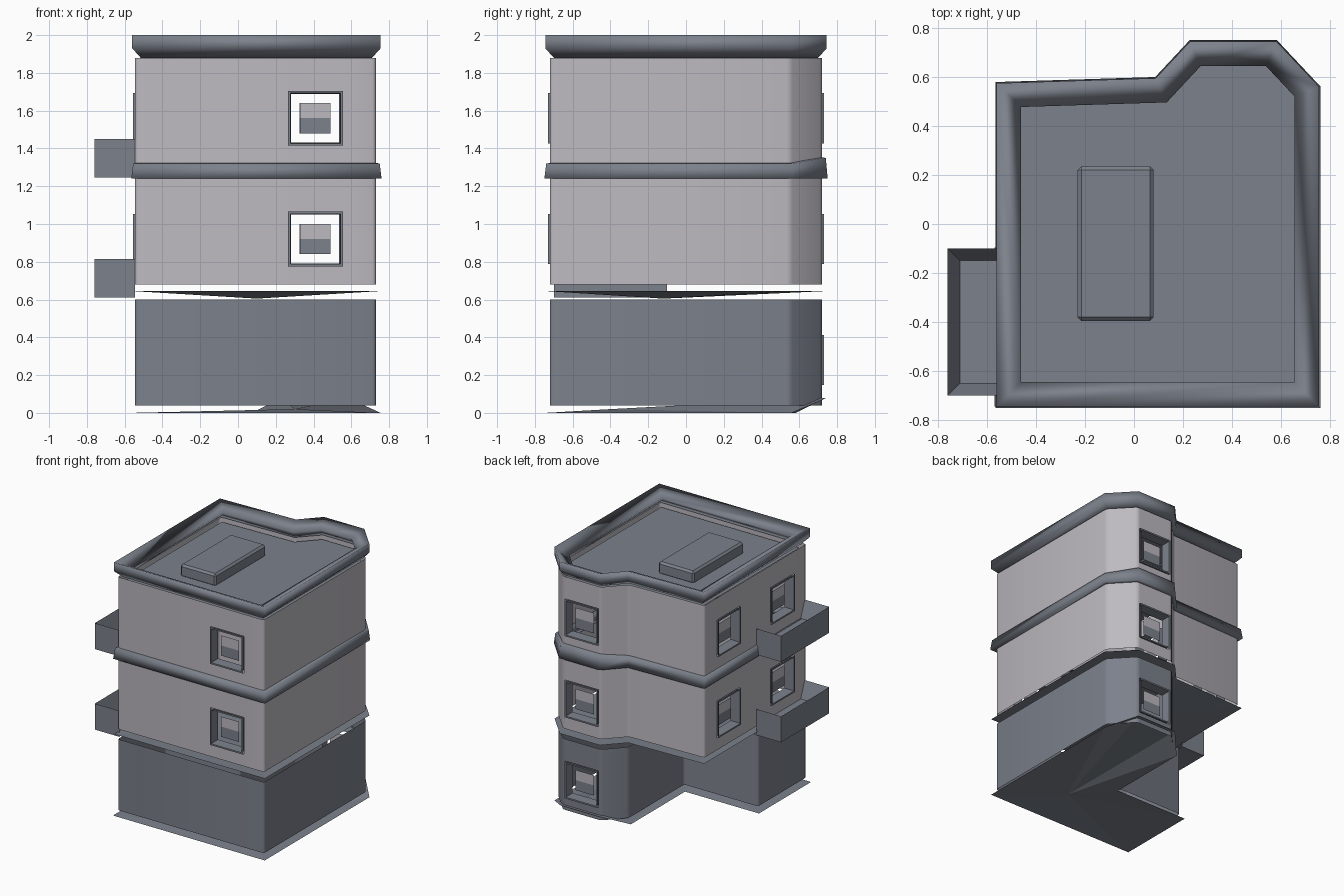
import bpy, bmesh
from mathutils import Vector

if "Cube" in bpy.data.objects:
    bpy.data.objects.remove(bpy.data.objects["Cube"])


def material(name, rgb):
    m = bpy.data.materials.new(name)
    m.use_nodes = True
    m.diffuse_color = (*rgb, 1)
    m.node_tree.nodes["Principled BSDF"].inputs["Base Color"].default_value = (*rgb, 1)
    return m


SLATE = material("slate grey", (0.2, 0.22, 0.26))
PALE = material("pale wall grey", (0.51, 0.49, 0.53))

# Footprints, counter-clockwise
UPPER = [(0.73, -0.72), (0.73, 0.55), (0.57, 0.72), (0.24, 0.72),
         (0.1, 0.57), (-0.545, 0.55), (-0.545, -0.72)]
GROUND = UPPER[:5] + [(0.1, -0.12), (-0.545, -0.12), (-0.545, -0.72)]
TRIM = [(max(x, -0.535), y) for x, y in UPPER]


def make(name, verts, faces, mats, smooth=False):
    me = bpy.data.meshes.new(name)
    me.from_pydata([tuple(v) for v in verts], [], faces)
    for m in mats:
        me.materials.append(m)
    if smooth:
        me.shade_smooth()
    ob = bpy.data.objects.new(name, me)
    bpy.context.collection.objects.link(ob)
    return ob


def offset(poly, d):
    """Move each side of a footprint outward by d, with mitred corners."""
    pts = [Vector(p) for p in poly]
    out = []
    for i, p in enumerate(pts):
        a = (p - pts[i - 1]).normalized()
        b = (pts[(i + 1) % len(pts)] - p).normalized()
        na, nb = Vector((a.y, -a.x)), Vector((b.y, -b.x))
        out.append(p + (na + nb) * d / (1 + na.dot(nb)))
    return out


def ring(name, poly, profile, mat):
    """Sweep a closed (offset, height) profile around a footprint."""
    n, k = len(poly), len(profile)
    verts = [(p.x, p.y, z) for d, z in profile for p in offset(poly, d)]
    faces = [(j * n + i, j * n + (i + 1) % n,
              (j + 1) % k * n + (i + 1) % n, (j + 1) % k * n + i)
             for j in range(k) for i in range(n)]
    return make(name, verts, faces, [mat], True)


def fan(name, poly, heights, centre, mat):
    """Thin warped plate fanned around one point."""
    n = len(poly)
    verts = [(p.x, p.y, z) for p, z in zip(poly, heights)] + [centre]
    return make(name, verts, [(i, (i + 1) % n, n) for i in range(n)], [mat])


HALF = 0.145
CORNER = 0.018


def walls(name, poly, z0, z1, windows, mat):
    """Wall sheet with soft corners and square openings."""
    pts = [Vector(p) for p in poly]
    path = []
    for i, p in enumerate(pts):
        q = pts[(i + 1) % len(pts)]
        d = (q - p).normalized()
        prev = (p - pts[i - 1]).normalized()
        # softened corner, then window edges along the side
        a, b = p - prev * CORNER, p + d * CORNER
        for t in (0, 0.5, 1):
            path.append(a * (1 - t) ** 2 + p * 2 * t * (1 - t) + b * t * t)
        on = []
        for w in windows:
            c = Vector(w[:2])
            t = (c - p).dot(d)
            if 0 < t < (q - p).length and (p + d * t - c).length < 0.02:
                on += [t - HALF, t + HALF]
        path += [p + d * t for t in sorted(on)]
    zc = z0 + 0.24
    levels = [z0, zc - HALF, zc + HALF, z1]
    n = len(path)
    verts = [(p.x, p.y, z) for z in levels for p in path]
    faces = []
    for j in range(3):
        for i in range(n):
            k = (i + 1) % n
            mid = (path[i] + path[k]) / 2
            if j == 1 and any((mid - Vector(w[:2])).length < 0.03 for w in windows):
                continue
            faces.append((j * n + i, j * n + k, (j + 1) * n + k, (j + 1) * n + i))
    make(name, verts, faces, [mat], True)
    for i, w in enumerate(windows):
        window(f"{name}_window_{i + 1}", w, zc)


def window(name, w, zc):
    """Deep frame and a small two-tone pane set inside it."""
    c, nrm = Vector((w[0], w[1], zc)), Vector((w[2], w[3], 0))
    side, up = Vector((-w[3], w[2], 0)), Vector((0, 0, 1))

    def square(h, depth):
        return [c + nrm * depth + side * h * sx + up * h * sz
                for sx, sz in ((-1, -1), (1, -1), (1, 1), (-1, 1))]

    loops = [(HALF, 0.01), (HALF - 0.012, 0.01), (HALF - 0.016, -0.07)]
    verts = [v for h, d in loops for v in square(h, d)]
    faces = [(j * 4 + i, j * 4 + (i + 1) % 4, j * 4 + 4 + (i + 1) % 4, j * 4 + 4 + i)
             for j in range(2) for i in range(4)]
    make(name + "_frame", verts, faces, [SLATE])
    a = c - nrm * 0.035
    verts = [a + side * 0.08 * s + up * z for z in (-0.08, 0, 0.08) for s in (-1, 1)]
    pane = make(name + "_pane", verts, [(0, 1, 3, 2), (2, 3, 5, 4)], [SLATE, PALE])
    pane.data.polygons[1].material_index = 1


# Windows as x, y and outward direction
FRONT = (0.41, -0.72, 0, -1)
BACK = (0.405, 0.72, 0, 1)
SIDES = [(-0.545, 0.25, -1, 0), (-0.545, -0.42, -1, 0)]

# Storeys
walls("ground_floor_walls", GROUND, 0.04, 0.6, [BACK], SLATE)
walls("middle_floor_walls", UPPER, 0.68, 1.24, [FRONT, BACK] + SIDES, PALE)
walls("top_floor_walls", UPPER, 1.32, 1.88, [FRONT, BACK] + SIDES, PALE)

# Base plate and overhanging floor plate
base = offset(GROUND, 0.025)
fan("base_plate", base, [0.08 if p.y > 0.7 else 0.0 for p in base], (0.3, -0.4, 0.02), SLATE)
deck = offset(TRIM, 0.025)
fan("overhang_plate", deck, [0.645] * len(deck), (0.1, -0.12, 0.605), SLATE)

# Ledge between the upper storeys, taller around the back bay
ledge = ring("middle_ledge", TRIM,
             [(-0.02, 1.24), (0.03, 1.24), (0.02, 1.32), (-0.02, 1.325)], SLATE)
for v in ledge.data.vertices:
    if v.co.z > 1.3 and v.co.y > 0.65:
        v.co.z += 0.03

# Roof parapet and the roof sheet set below it
ring("roof_parapet", TRIM, [(-0.02, 1.88), (0.025, 1.93), (0.025, 2.0), (-0.075, 1.95)], SLATE)
roof = offset(TRIM, -0.03)
make("roof", [(p.x, p.y, 1.85) for p in roof], [tuple(range(len(roof)))], [SLATE])


def box(name, lo, hi, balcony=False):
    bm = bmesh.new()
    bmesh.ops.create_cube(bm, size=1)
    for v in bm.verts:
        v.co = [lo[i] if v.co[i] < 0 else hi[i] for i in range(3)]
    if balcony:
        # hollow tray with sloping sides, cut open along the house wall
        top = max(bm.faces, key=lambda f: f.calc_center_median().z)
        bmesh.ops.inset_region(bm, faces=[top], thickness=0.07)
        bmesh.ops.translate(bm, vec=(0, 0, -0.13), verts=top.verts)
        bmesh.ops.bisect_plane(bm, geom=bm.verts[:] + bm.edges[:] + bm.faces[:],
                               plane_co=(-0.546, 0, 0), plane_no=(1, 0, 0), clear_outer=True)
    me = bpy.data.meshes.new(name)
    bm.to_mesh(me)
    bm.free()
    me.materials.append(SLATE)
    ob = bpy.data.objects.new(name, me)
    bpy.context.collection.objects.link(ob)
    return ob


# Roof hatch
hatch = box("roof_hatch", (-0.23, -0.395, 1.84), (0.08, 0.235, 1.94))
bevel = hatch.modifiers.new("soft_edges", "BEVEL")
bevel.width = 0.015

# Balconies
for name, z in (("lower_balcony", 0.61), ("upper_balcony", 1.245)):
    box(name, (-0.76, -0.7, z), (-0.47, -0.1, z + 0.205), True)
